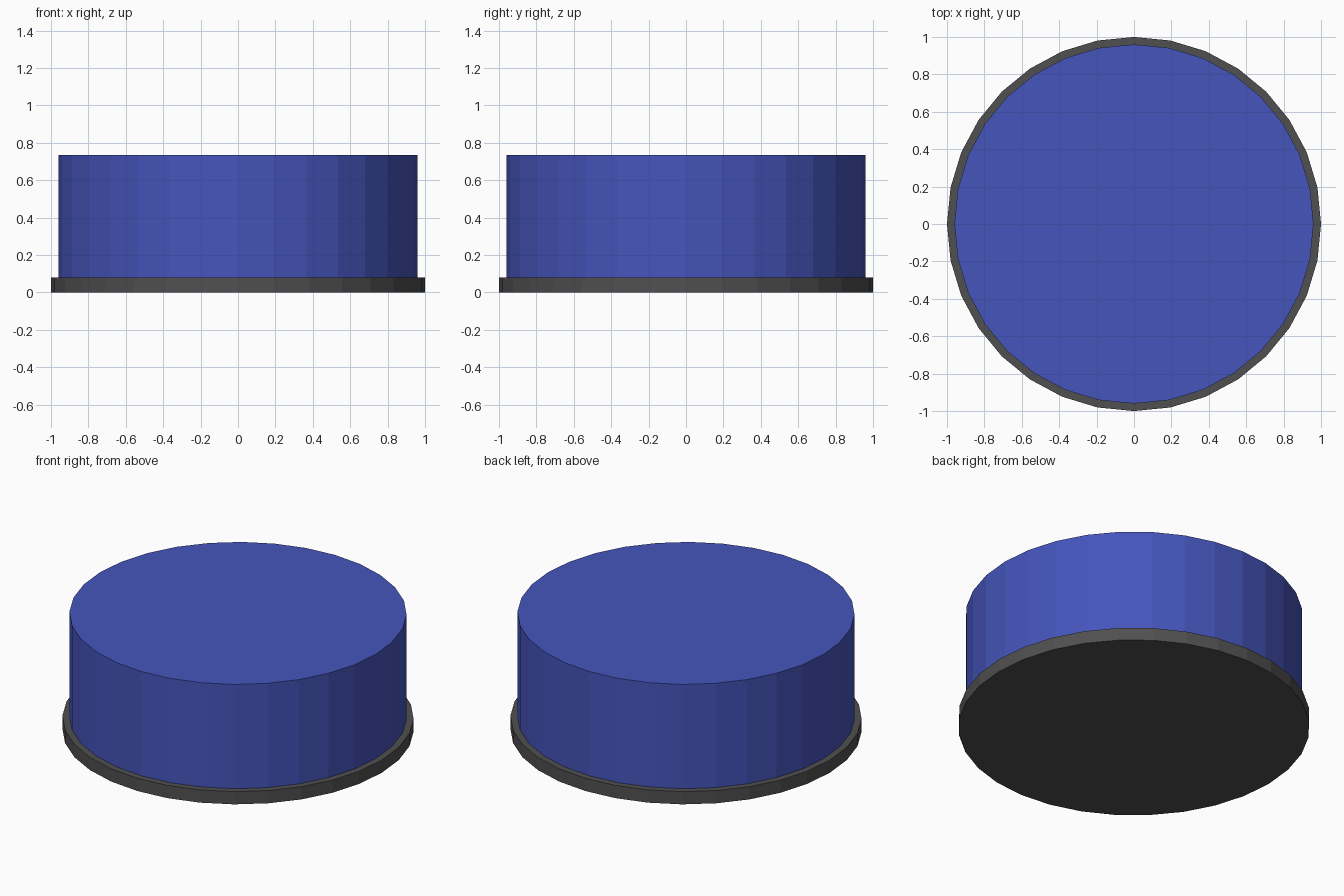
import bpy

if "Cube" in bpy.data.objects:
    bpy.data.objects.remove(bpy.data.objects["Cube"])

SIDES = 32


def material(name, color):
    mat = bpy.data.materials.new(name)
    mat.diffuse_color = color
    mat.use_nodes = True
    mat.node_tree.nodes["Principled BSDF"].inputs["Base Color"].default_value = mat.diffuse_color
    return mat


def disc(name, radius, z0, z1, mat):
    bpy.ops.mesh.primitive_cylinder_add(
        vertices=SIDES, radius=radius, depth=z1 - z0,
        location=(0, 0, (z0 + z1) / 2))
    obj = bpy.context.object
    obj.name = name
    obj.data.materials.append(mat)
    return obj


# Thin dark rim at the bottom
disc("base_plate", 1.0, 0.0, 0.08, material("dark_grey", (0.08, 0.08, 0.08, 1)))

# Blue drum standing on the plate
disc("drum_body", 0.96, 0.08, 0.735, material("blue", (0.06, 0.09, 0.5, 1)))
